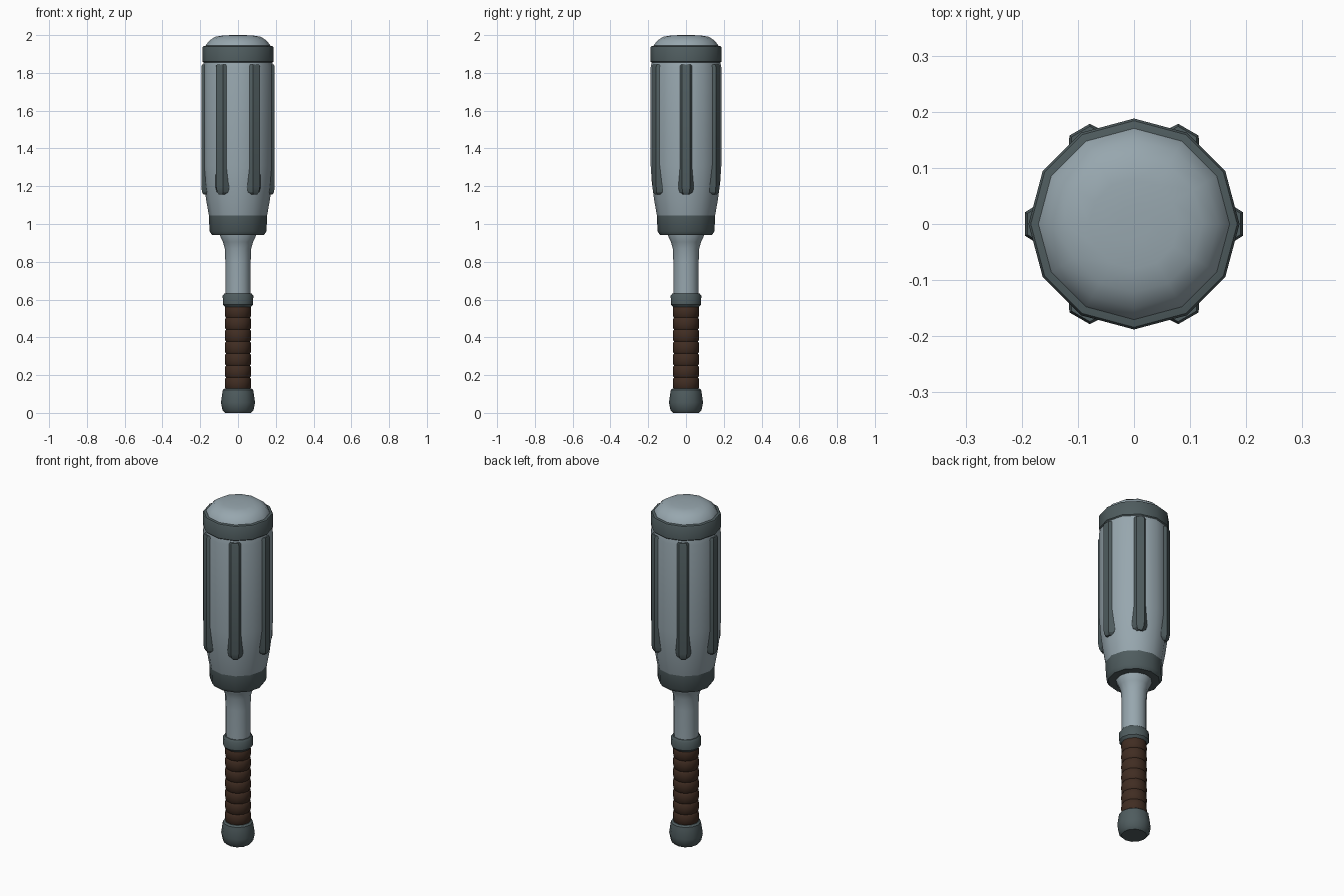
import bpy, bmesh, math
from mathutils import Matrix

if "Cube" in bpy.data.objects:
    bpy.data.objects.remove(bpy.data.objects["Cube"])


def material(name, rgb):
    m = bpy.data.materials.new(name)
    m.diffuse_color = (*rgb, 1)
    m.use_nodes = True
    m.node_tree.nodes["Principled BSDF"].inputs["Base Color"].default_value = m.diffuse_color
    return m


STEEL = material("light steel", (0.31, 0.385, 0.425))
DARK = material("dark steel", (0.078, 0.107, 0.113))
LEATHER = material("brown leather", (0.052, 0.026, 0.016))
SIDES = 12


def finish(name, bm, mat, angle):
    bmesh.ops.recalc_face_normals(bm, faces=bm.faces)
    me = bpy.data.meshes.new(name)
    bm.to_mesh(me)
    bm.free()
    me.materials.append(mat)
    ob = bpy.data.objects.new(name, me)
    bpy.context.collection.objects.link(ob)
    bpy.ops.object.select_all(action='DESELECT')
    ob.select_set(True)
    bpy.context.view_layer.objects.active = ob
    bpy.ops.object.shade_smooth_by_angle(angle=math.radians(angle))
    return ob


def loft(bm, rings):
    """Skin between closed rings of points and cap both ends."""
    rows = [[bm.verts.new(p) for p in ring] for ring in rings]
    n = len(rows[0])
    for a, b in zip(rows, rows[1:]):
        for i in range(n):
            j = (i + 1) % n
            bm.faces.new((a[i], a[j], b[j], b[i]))
    bm.faces.new(rows[0])
    bm.faces.new(rows[-1])


def turned(name, profile, mat, angle=38):
    """Twelve-sided turned part from (radius, z) pairs."""
    bm = bmesh.new()
    loft(bm, [[(r * math.cos(math.tau * i / SIDES), r * math.sin(math.tau * i / SIDES), z)
               for i in range(SIDES)] for r, z in profile])
    return finish(name, bm, mat, angle)


# Handle: pommel, wrapped grip, collar and neck
turned("pommel", [(0.068, 0), (0.082, 0.015), (0.09, 0.055), (0.083, 0.105),
                  (0.08, 0.122), (0.07, 0.13)], DARK)
coils, z0, z1 = 7, 0.125, 0.567
step = (z1 - z0) / coils
wrap = []
for k in range(coils):
    z = z0 + k * step
    wrap += [(0.063, z), (0.068, z + 0.1 * step), (0.069, z + 0.5 * step),
             (0.068, z + 0.9 * step)]
turned("grip_wrap", wrap + [(0.063, z1)], LEATHER)
turned("collar", [(0.068, 0.56), (0.08, 0.574), (0.081, 0.62), (0.072, 0.632)], DARK)
turned("neck", [(0.067, 0.61), (0.067, 0.80), (0.07, 0.87), (0.08, 0.905),
                (0.096, 0.94), (0.096, 0.96)], STEEL)

# Head: lower band, barrel, upper band and dome
turned("lower_band", [(0.138, 0.943), (0.151, 0.962), (0.154, 1.047), (0.144, 1.05)], DARK)
turned("barrel", [(0.15, 1.03), (0.155, 1.05), (0.169, 1.13), (0.181, 1.22), (0.187, 1.31),
                  (0.187, 1.83), (0.181, 1.86)], STEEL)
turned("upper_band", [(0.18, 1.853), (0.188, 1.86), (0.188, 1.935), (0.184, 1.941),
                      (0.166, 1.945)], DARK)
turned("dome_cap", [(0.174, 1.935), (0.168, 1.95), (0.15, 1.972), (0.122, 1.991),
                    (0.08, 1.998), (0.03, 2.0)], STEEL, 60)

# Six raised ribs around the barrel, with tapered lower ends
section = [(0.163, -0.046), (0.18, -0.03), (0.194, -0.021),
           (0.194, 0.021), (0.18, 0.03), (0.163, 0.046)]
stations = [(1.155, 0.5, 0.012), (1.168, 0.85, 0.004), (1.195, 1, 0),
            (1.835, 1, 0), (1.845, 0.9, 0.004)]
for k in range(6):
    bm = bmesh.new()
    loft(bm, [[(r - inset, w * s, z) for r, w in section] for z, s, inset in stations])
    bm.transform(Matrix.Rotation(math.tau * k / 6, 4, 'Z'))
    finish(f"rib_{k + 1}", bm, DARK, 25)
